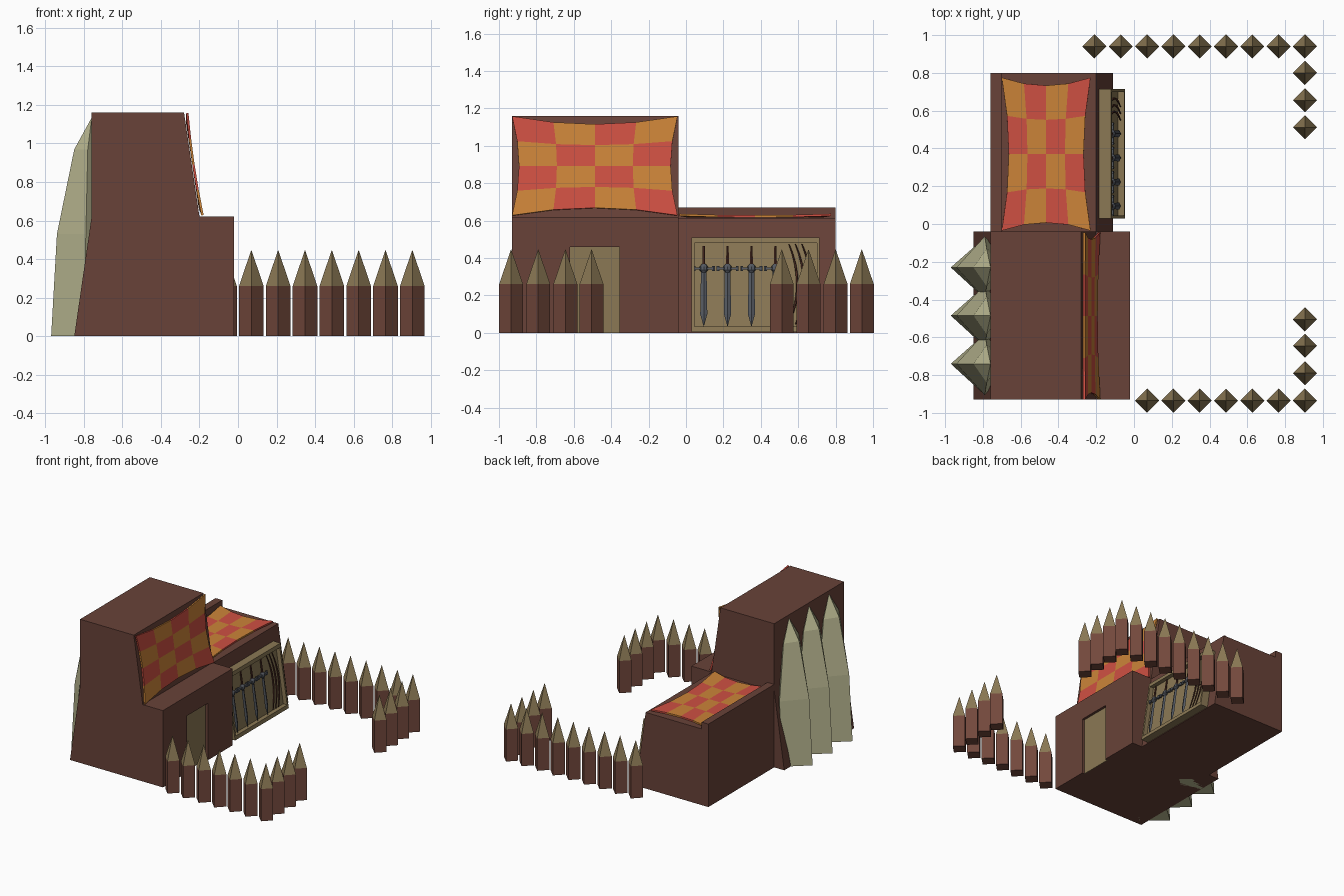
import bpy, bmesh, math
from mathutils import Vector

if "Cube" in bpy.data.objects:
    bpy.data.objects.remove(bpy.data.objects["Cube"])


def mat(name, r, g, b):
    m = bpy.data.materials.new(name)
    m.diffuse_color = (r, g, b, 1)
    m.use_nodes = True
    m.node_tree.nodes["Principled BSDF"].inputs["Base Color"].default_value = m.diffuse_color
    return m


BROWN = mat("brown", 0.14, 0.055, 0.04)
WOOD = mat("stake_brown", 0.17, 0.065, 0.045)
TAN = mat("tan", 0.26, 0.19, 0.09)
BONE = mat("bone", 0.5, 0.49, 0.29)
RED = mat("red", 0.62, 0.08, 0.055)
ORANGE = mat("orange", 0.6, 0.23, 0.04)
STEEL = mat("steel", 0.09, 0.1, 0.12)
DARK = mat("dark_wood", 0.09, 0.03, 0.02)


def mesh(name, verts, faces, mats, ids=None):
    me = bpy.data.meshes.new(name)
    me.from_pydata([tuple(v) for v in verts], [], faces)
    for m in mats:
        me.materials.append(m)
    if ids:
        me.polygons.foreach_set("material_index", ids)
    bm = bmesh.new()
    bm.from_mesh(me)
    bmesh.ops.recalc_face_normals(bm, faces=bm.faces)
    bm.to_mesh(me)
    bm.free()
    ob = bpy.data.objects.new(name, me)
    bpy.context.collection.objects.link(ob)
    return ob


def extrude_xz(name, prof, y0, y1, m):
    n = len(prof)
    v = [(x, y0, z) for x, z in prof] + [(x, y1, z) for x, z in prof]
    f = [(i, (i + 1) % n, n + (i + 1) % n, n + i) for i in range(n)]
    f += [tuple(range(n)), tuple(range(n, 2 * n))]
    return mesh(name, v, f, [m])


def spindle(name, x, y, rings, mats, ids, tf=lambda p: p, n=4):
    """Stacked n-gon rings (z, rx, ry, x shift)."""
    v, f, k = [], [], []
    for z, rx, ry, dx in rings:
        for i in range(n):
            a = 2 * math.pi * i / n
            v.append(tf((x + dx + rx * math.cos(a), y + ry * math.sin(a), z)))
    for r in range(len(rings) - 1):
        for i in range(n):
            j = (i + 1) % n
            f.append((r * n + i, r * n + j, r * n + n + j, r * n + n + i))
            k.append(ids[r])
    f += [tuple(range(n)), tuple(range(len(v) - n, len(v)))]
    k += [ids[0], ids[-1]]
    return mesh(name, v, f, mats, k)


def box(name, lo, hi, m, tf=lambda p: p):
    v = [tf((x, y, z)) for x in (lo[0], hi[0]) for y in (lo[1], hi[1]) for z in (lo[2], hi[2])]
    f = [(0, 1, 3, 2), (4, 5, 7, 6), (0, 1, 5, 4), (2, 3, 7, 6), (0, 2, 6, 4), (1, 3, 7, 5)]
    return mesh(name, v, f, [m])


# Tall hall with a door recess
hall = extrude_xz("tall_hall", [(-.85, 0), (-.02, 0), (-.02, .62), (-.2, .62), (-.28, 1.16),
                                (-.76, 1.16), (-.76, .62)], -.93, -.04, BROWN)
cutter = box("door_cutter", (-.045, -.62, -.1), (.1, -.355, .46), BROWN)
cut = hall.modifiers.new("door", 'BOOLEAN')
cut.object = cutter
cut.solver = 'EXACT'
bpy.context.view_layer.objects.active = hall
hall.select_set(True)
bpy.ops.object.modifier_apply(modifier=cut.name)
bpy.data.objects.remove(cutter)
box("door", (-.06, -.62, 0), (-.04, -.355, .46), TAN)

# Low armoury with a rear roof lip
extrude_xz("low_armoury", [(-.76, 0), (-.11, 0), (-.2, .615), (-.70, .615), (-.70, .67), (-.76, .67)],
           -.04, .80, BROWN)


# Checkered cloths with pinched sides
def cloth(name, origin, u_vec, v_vec, normal, parity):
    o, U, V, N = map(Vector, (origin, u_vec, v_vec, normal))
    N.normalize()
    pinch_u, pinch_v = .037 / U.length, .042 / V.length
    v, f, k = [], [], []
    for j in range(5):
        for i in range(5):
            s, t = i / 2 - 1, j / 2 - 1
            a = .5 + s * (.5 - pinch_u * (1 - t * t))
            b = .5 + t * (.5 - pinch_v * (1 - s * s))
            v.append(o + U * a + V * b + N * (.008 + .008 * s * s * t * t))
    for j in range(4):
        for i in range(4):
            q = j * 5 + i
            f.append((q, q + 1, q + 6, q + 5))
            k.append((i + j + parity) % 2)
    ob = mesh(name, v, f, [RED, ORANGE], k)
    so = ob.modifiers.new("thickness", 'SOLIDIFY')
    so.thickness = .012
    so.offset = 0


cloth("hall_cloth", (-.2, -.93, .625), (0, .885, 0), (-.079, 0, .53), (.54, 0, .08), 1)
cloth("roof_cloth", (-.70, -.035, .615), (.47, 0, 0), (0, .81, 0), (0, 0, 1), 0)

# Bone spikes on the rear wall of the hall
for yc in (-.23, -.485, -.74):
    spindle("bone_spike", -.80, yc,
            [(0, .17, .15, 0), (.53, .15, .165, .01), (.97, .07, .10, .02), (1.13, .002, .002, .04)],
            [BONE], [0, 0, 0])

# Palisade of sharpened stakes
xs = [.905 - .1393 * i for i in range(9)]
spots = [(x, .94) for x in xs] + [(x, -.935) for x in xs[:7]]
spots += [(.905, y) for y in (.80, .655, .512, -.505, -.645, -.79)]
for x, y in spots:
    spindle("stake", x, y, [(0, .064, .064, 0), (.26, .064, .064, 0), (.445, .001, .001, 0)],
            [WOOD, TAN], [0, 1])


# Weapon rack leaning on the sloped armoury wall
def lean(p):
    return (-.11 - .147 * p[2] + p[0], p[1], p[2])


box("rack_board", (0, .04, .02), (.03, .71, .50), TAN, lean)
box("rack_top", (0, .03, .48), (.064, .715, .51), TAN, lean)
box("rack_bottom", (0, .03, .005), (.064, .715, .035), TAN, lean)
box("rack_side", (0, .03, .035), (.064, .045, .48), TAN, lean)
box("rack_side", (0, .70, .035), (.064, .715, .48), TAN, lean)

# Swords hanging point down
for y in (.095, .222, .35, .478):
    spindle("sword_blade", .046, y, [(.035, .001, .001, 0), (.10, .008, .019, 0), (.33, .008, .015, 0)],
            [STEEL], [0, 0], lean)
    spindle("sword_grip", .046, y, [(.345, .008, .009, 0), (.465, .006, .007, 0)], [DARK], [0], lean, 6)
    spindle("sword_boss", .046, y, [(.322, .008, .01, 0), (.335, .017, .022, 0), (.355, .017, .022, 0),
                                    (.368, .008, .01, 0)], [STEEL], [0, 0, 0], lean, 8)
    box("sword_guard", (.038, y - .05, .338), (.054, y + .05, .350), STEEL, lean)
    for s in (-1, 1):
        spindle("guard_knob", .046, y + s * .052, [(.330, .009, .009, 0), (.358, .009, .009, 0)],
                [STEEL], [0], lean, 6)

# Curved bows beside the swords
for y in (.55, .585, .62):
    cu = bpy.data.curves.new("bow", 'CURVE')
    cu.dimensions = '3D'
    cu.bevel_depth = .006
    cu.bevel_resolution = 0
    cu.use_fill_caps = True
    sp = cu.splines.new('POLY')
    sp.points.add(8)
    for i, pt in enumerate(sp.points):
        t = i / 4 - 1
        pt.co = (*lean((.045, y + .045 * (1 - t * t), .26 + .215 * t)), 1)
        pt.radius = 1.1 - .6 * t * t
    cu.materials.append(DARK)
    bpy.context.collection.objects.link(bpy.data.objects.new("bow", cu))
